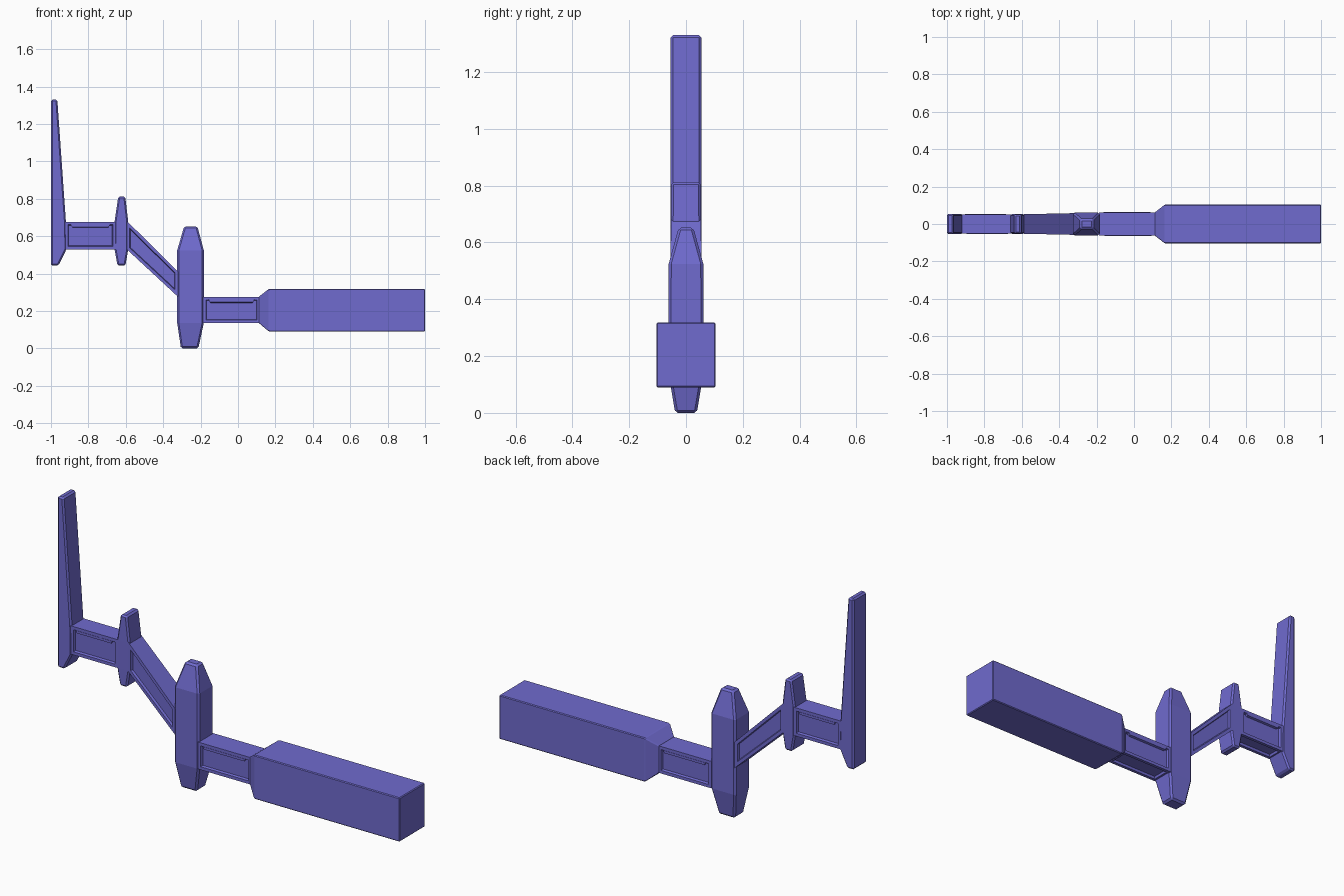
import bpy, bmesh
from mathutils import Vector

if "Cube" in bpy.data.objects:
    bpy.data.objects.remove(bpy.data.objects["Cube"])

violet = bpy.data.materials.new("violet")
violet.diffuse_color = (0.16, 0.145, 0.62, 1)
violet.use_nodes = True
violet.node_tree.nodes["Principled BSDF"].inputs["Base Color"].default_value = violet.diffuse_color


def loft(name, axis, sections, bevel=0.0, panels=(), depth=0.012):
    """Skin rectangles along x or z. Section: (position, u0, u1, half_y),
    u is z when axis is 'x', and x when axis is 'z'. panels: recess directions."""
    bm = bmesh.new()
    rings = []
    for p, u0, u1, h in sections:
        ring = []
        for u, y in ((u0, -h), (u1, -h), (u1, h), (u0, h)):
            ring.append(bm.verts.new((p, y, u) if axis == 'x' else (u, y, p)))
        rings.append(ring)
    for a, b in zip(rings, rings[1:]):
        for i in range(4):
            j = (i + 1) % 4
            bm.faces.new((a[i], a[j], b[j], b[i]))
    bm.faces.new(rings[0])
    bm.faces.new(rings[-1])
    bmesh.ops.recalc_face_normals(bm, faces=bm.faces)
    bm.normal_update()
    # recessed panels on the faces pointing along the wanted directions
    for d in panels:
        chosen = [f for f in bm.faces if f.normal.dot(Vector(d)) > 0.7]
        bmesh.ops.inset_individual(bm, faces=chosen, thickness=0.016, use_even_offset=True)
        bmesh.ops.inset_individual(bm, faces=chosen, thickness=0.004, depth=-depth,
                                   use_even_offset=True)
    if bevel:
        sharp = [e for e in bm.edges if e.calc_face_angle(0) > 0.6]
        bmesh.ops.bevel(bm, geom=sharp, offset=bevel, segments=1, affect='EDGES',
                        profile=0.5, clamp_overlap=True)
    me = bpy.data.meshes.new(name)
    bm.to_mesh(me)
    bm.free()
    me.materials.append(violet)
    ob = bpy.data.objects.new(name, me)
    bpy.context.collection.objects.link(ob)
    return ob


SIDES = ((0, -1, 0), (0, 1, 0))
UNDER = ((0, 0, -1),)

# heavy block with tapered shoulder
loft("end_block", 'x', [(0.11, 0.137, 0.275, 0.061), (0.165, 0.09, 0.318, 0.104),
                        (1.0, 0.09, 0.318, 0.104)], bevel=0.004)

# neck between block and main post
loft("neck", 'x', [(-0.188, 0.135, 0.275, 0.061), (0.118, 0.135, 0.275, 0.061)],
     panels=SIDES + UNDER)

# main post, tapering at both ends
loft("main_post", 'z', [(0.0, -0.305, -0.212, 0.038), (0.135, -0.325, -0.183, 0.061),
                        (0.525, -0.325, -0.183, 0.061), (0.652, -0.288, -0.217, 0.026)],
     bevel=0.009)

# sloping arm
loft("sloping_arm", 'x', [(-0.595, 0.53, 0.682, 0.052), (-0.32, 0.275, 0.41, 0.058)],
     panels=SIDES)

# small post
loft("small_post", 'z', [(0.442, -0.644, -0.602, 0.052), (0.53, -0.66, -0.587, 0.053),
                         (0.678, -0.66, -0.587, 0.053), (0.812, -0.64, -0.603, 0.052)],
     bevel=0.008)

# level arm to the blade
loft("level_arm", 'x', [(-0.925, 0.53, 0.677, 0.051), (-0.653, 0.53, 0.677, 0.051)],
     panels=SIDES + UNDER)

# tall upright blade
loft("tall_blade", 'z', [(0.443, -1.0, -0.96, 0.054), (0.53, -1.0, -0.917, 0.054),
                         (0.677, -1.0, -0.92, 0.054), (1.33, -1.0, -0.966, 0.054)],
     bevel=0.008)
